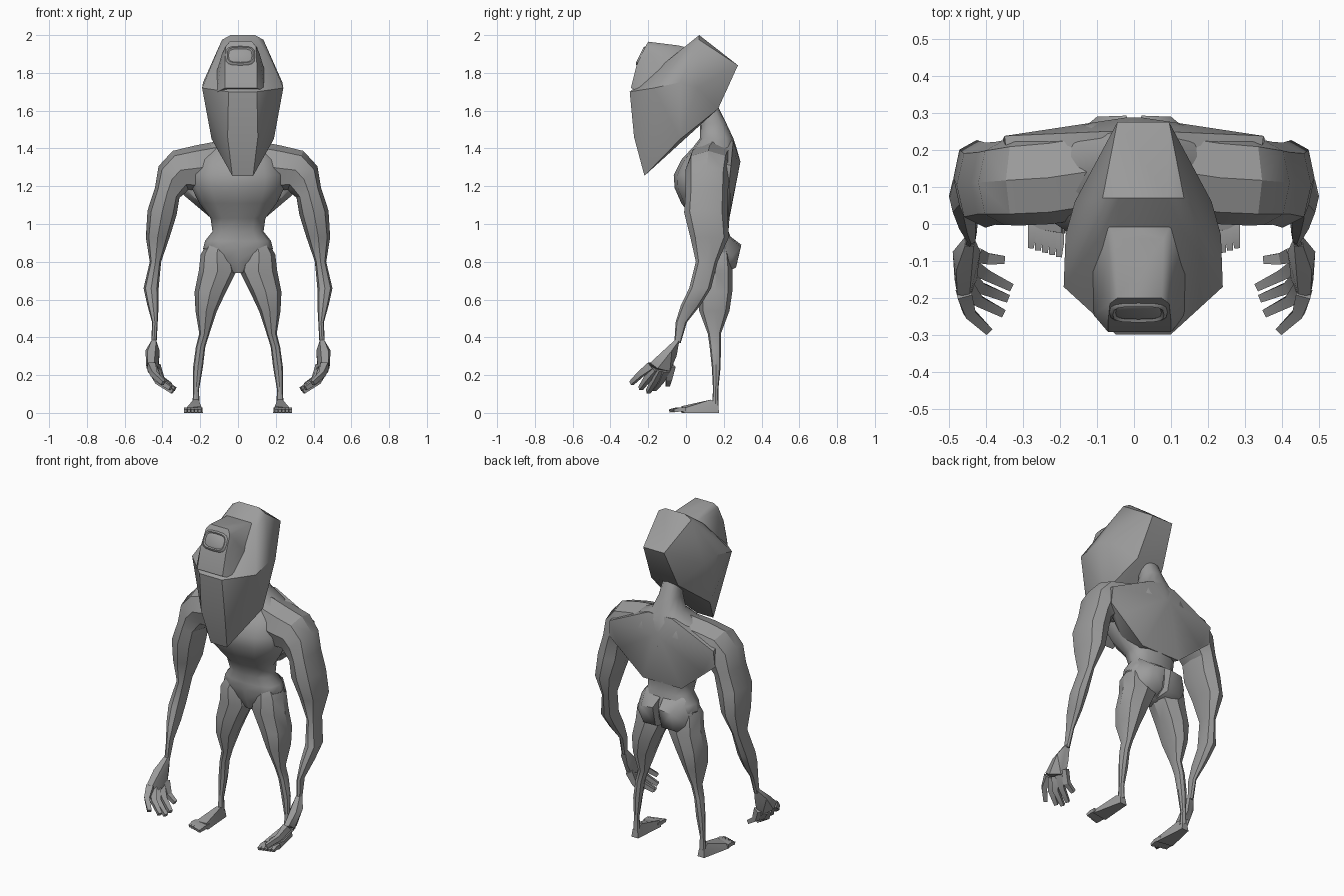
import bpy, bmesh, math
from mathutils import Vector

skin = bpy.data.materials.new("grey_skin")
skin.diffuse_color = (0.33, 0.33, 0.33, 1)


def finish(name, bm, mirror=False, angle=32):
    bmesh.ops.recalc_face_normals(bm, faces=bm.faces[:])
    me = bpy.data.meshes.new(name)
    bm.to_mesh(me)
    bm.free()
    me.materials.append(skin)
    ob = bpy.data.objects.new(name, me)
    bpy.context.collection.objects.link(ob)
    bpy.ops.object.select_all(action='DESELECT')
    ob.select_set(True)
    bpy.context.view_layer.objects.active = ob
    bpy.ops.object.shade_smooth_by_angle(angle=math.radians(angle))
    if mirror:
        ob.modifiers.new("Mirror", 'MIRROR')
    return ob


def skin_rings(bm, rings):
    """Bridge rings of points and cap both ends."""
    vs = [[bm.verts.new(p) for p in r] for r in rings]
    n = len(vs[0])
    for a, b in zip(vs, vs[1:]):
        for i in range(n):
            j = (i + 1) % n
            bm.faces.new((a[i], a[j], b[j], b[i]))
    bm.faces.new(vs[0][::-1])
    bm.faces.new(vs[-1])


def oval(c, u, v, n=8, power=0.85):
    pts = []
    for i in range(n):
        t = 2 * math.pi * i / n
        co, si = math.cos(t), math.sin(t)
        pts.append(Vector(c) + u * math.copysign(abs(co) ** power, co)
                   + v * math.copysign(abs(si) ** power, si))
    return pts


def limb(name, sections, n=8):
    """Sections: x, y, z, half width, half depth, tilt in degrees."""
    bm = bmesh.new()
    rings = []
    for x, y, z, ru, rv, tilt in sections:
        t = math.radians(tilt)
        u = Vector((math.cos(t), 0, math.sin(t))) * ru
        rings.append(oval((x, y, z), u, Vector((0, rv, 0)), n))
    skin_rings(bm, rings)
    return finish(name, bm, True)


def hull(name, points, mirror=False, centre=None, angle=32):
    """Convex block; with a centre, the points are reflected about that x."""
    bm = bmesh.new()
    for x, y, z in points:
        if centre is None:
            bm.verts.new((x, y, z))
        else:
            bm.verts.new((centre + x, y, z))
            bm.verts.new((centre - x, y, z))
    bmesh.ops.convex_hull(bm, input=bm.verts[:])
    loose = [v for v in bm.verts if not v.link_faces]
    bmesh.ops.delete(bm, geom=loose, context='VERTS')
    bmesh.ops.dissolve_limit(bm, angle_limit=0.03, verts=bm.verts[:], edges=bm.edges[:])
    return finish(name, bm, mirror, angle)


def digit(name, path, radii):
    """Four-sided finger or toe along a path."""
    bm = bmesh.new()
    path = [Vector(p) for p in path]
    rings = []
    for i, (p, r) in enumerate(zip(path, radii)):
        d = (path[min(i + 1, len(path) - 1)] - path[max(i - 1, 0)]).normalized()
        u = d.cross(Vector((0, 0, 1))).normalized()
        v = u.cross(d)
        rings.append([p + (u * a + v * b) * r for a, b in ((1, 1), (-1, 1), (-1, -1), (1, -1))])
    skin_rings(bm, rings)
    return finish(name, bm, True)


# Torso and neck: z, half width, front y, back y
bm = bmesh.new()
rings = []
for z, w, y0, y1 in [
        (0.74, 0.03, 0.10, 0.18), (0.80, 0.13, 0.075, 0.24), (0.87, 0.185, 0.06, 0.25),
        (0.91, 0.175, 0.06, 0.245), (0.96, 0.135, 0.06, 0.225), (1.03, 0.145, 0.035, 0.23),
        (1.11, 0.205, -0.025, 0.24), (1.19, 0.245, -0.06, 0.255), (1.26, 0.25, -0.065, 0.275),
        (1.34, 0.23, -0.025, 0.285), (1.41, 0.18, 0.04, 0.265),
        (1.455, 0.09, 0.075, 0.25), (1.53, 0.06, 0.075, 0.215), (1.64, 0.05, 0.07, 0.16)]:
    rings.append(oval((0, (y0 + y1) / 2, z), Vector((w, 0, 0)),
                      Vector((0, (y1 - y0) / 2, 0)), 12, 0.8))
skin_rings(bm, rings)
finish("torso", bm, angle=45)

# Broad back between the shoulders and the waist
hull("upper_back", [(0.02, 0.288, 1.33), (0.02, 0.25, 1.14), (0.35, 0.238, 1.31),
                    (0.355, 0.228, 1.21), (0.28, 0.238, 1.16), (0.19, 0.238, 1.09),
                    (0.13, 0.228, 1.02), (0.08, 0.25, 1.44), (0.10, 0.12, 1.42),
                    (0.34, 0.15, 1.33), (0.18, 0.12, 1.09), (0.02, 0.10, 1.2),
                    (0.27, 0.14, 1.18), (0.11, 0.15, 1.03)], centre=0, angle=45)

# Buttocks
hull("buttock", [(0.004, 0.2, 0.96), (0.13, 0.2, 0.95), (0.02, 0.293, 0.89), (0.10, 0.29, 0.88),
                 (0.02, 0.265, 0.77), (0.10, 0.265, 0.77), (0.18, 0.19, 0.86),
                 (0.155, 0.245, 0.83), (0.004, 0.19, 0.75), (0.15, 0.19, 0.73)], True, angle=55)

# Shoulders and arms
limb("arm", [
    (0.10, 0.145, 1.31, 0.13, 0.125, 90), (0.22, 0.125, 1.295, 0.12, 0.125, 84),
    (0.305, 0.118, 1.285, 0.11, 0.122, 68), (0.35, 0.112, 1.235, 0.10, 0.115, 45),
    (0.375, 0.11, 1.165, 0.07, 0.112, 22), (0.402, 0.105, 1.06, 0.078, 0.115, 8),
    (0.425, 0.125, 0.93, 0.063, 0.102, 0), (0.437, 0.11, 0.80, 0.03, 0.058, 0),
    (0.46, 0.075, 0.66, 0.04, 0.058, 0), (0.45, 0.025, 0.57, 0.03, 0.052, 0),
    (0.44, -0.025, 0.48, 0.015, 0.03, 0), (0.445, -0.045, 0.37, 0.014, 0.017, 0)])

# Hands
hull("palm", [(0.433, -0.035, 0.385), (0.457, -0.035, 0.385), (0.433, -0.06, 0.385),
              (0.457, -0.06, 0.385), (0.49, -0.075, 0.33), (0.415, -0.075, 0.33),
              (0.48, -0.125, 0.325), (0.478, -0.19, 0.265), (0.445, -0.20, 0.25),
              (0.485, -0.15, 0.235), (0.455, -0.085, 0.22), (0.42, -0.085, 0.225),
              (0.425, -0.15, 0.225), (0.43, -0.05, 0.30)], True)
for i, (a, b, c) in enumerate([
        ((0.46, -0.185, 0.25), (0.445, -0.24, 0.205), (0.395, -0.288, 0.158)),
        ((0.455, -0.165, 0.235), (0.425, -0.205, 0.18), (0.357, -0.24, 0.13)),
        ((0.45, -0.14, 0.23), (0.42, -0.17, 0.165), (0.345, -0.20, 0.112)),
        ((0.445, -0.11, 0.23), (0.405, -0.135, 0.17), (0.335, -0.17, 0.125)),
        ((0.435, -0.08, 0.25), (0.405, -0.092, 0.18), (0.355, -0.097, 0.148))]):
    digit("finger_%d" % (i + 1), (a, b, c), (0.02, 0.015, 0.011))

# Legs
limb("leg", [
    (0.10, 0.15, 0.90, 0.06, 0.07, 0), (0.112, 0.15, 0.84, 0.085, 0.088, 0),
    (0.108, 0.155, 0.75, 0.10, 0.092, 0), (0.147, 0.155, 0.64, 0.083, 0.09, 0),
    (0.168, 0.15, 0.54, 0.057, 0.08, 0), (0.178, 0.15, 0.42, 0.027, 0.035, 0),
    (0.198, 0.155, 0.35, 0.025, 0.03, 0), (0.212, 0.16, 0.24, 0.026, 0.023, 0),
    (0.222, 0.157, 0.12, 0.015, 0.014, 0), (0.222, 0.155, 0.04, 0.02, 0.018, 0)])

# Feet and toes
hull("foot", [(0.20, 0.175, 0), (0.245, 0.175, 0), (0.207, 0.17, 0.045), (0.24, 0.17, 0.045),
              (0.208, 0.13, 0.07), (0.236, 0.13, 0.07), (0.185, -0.025, 0), (0.285, -0.01, 0),
              (0.195, -0.025, 0.035), (0.275, -0.01, 0.025), (0.20, 0.06, 0.045),
              (0.25, 0.06, 0.035)], True)
for i in range(5):
    x = 0.20 + 0.019 * i
    digit("toe_%d" % (i + 1), ((x, 0.0, 0.016), (x, -0.05 + 0.004 * i, 0.018),
                               (x + 0.003, -0.088 + 0.006 * i, 0.011)), (0.011, 0.011, 0.008))

# Long wedge-shaped head, set slightly off centre
HX = 0.025
hull("head", [(0.055, -0.22, 1.255), (0.08, -0.275, 1.46), (0.075, -0.298, 1.70),
              (0.185, -0.17, 1.69), (0.215, -0.17, 1.72),
              (0.21, -0.03, 1.75), (0.165, -0.03, 1.45), (0.185, 0.06, 1.72),
              (0.12, 0.07, 1.54), (0.09, 0.17, 1.61), (0.07, 0.275, 1.84),
              (0.11, 0.07, 1.975), (0.065, 0.07, 2.0), (0.115, -0.03, 1.92)], centre=HX, angle=30)
# Muzzle flaring down to the face plate
hull("brow", [(0.06, -0.20, 1.965), (0.08, -0.215, 1.94), (0.085, -0.262, 1.84),
              (0.085, -0.292, 1.72), (0.125, -0.245, 1.70), (0.085, 0.0, 1.935),
              (0.10, -0.19, 1.90), (0.13, -0.12, 1.80), (0.065, -0.04, 1.945)],
     centre=0.015, angle=50)

# Single eye: raised rounded rim round a shallow socket
bm = bmesh.new()
up = Vector((0, 0.45, 0.89))
out = Vector((0, -0.89, 0.45))
base = Vector((0.012, -0.236, 1.89))
rings = [oval(base + out * d, Vector((w, 0, 0)), up * h, 16, 0.6)
         for w, h, d in ((0.085, 0.062, -0.02), (0.078, 0.056, 0.004), (0.069, 0.047, 0.01),
                         (0.062, 0.04, 0.004), (0.055, 0.034, 0.007))]
skin_rings(bm, rings)
finish("eye", bm, angle=50)
